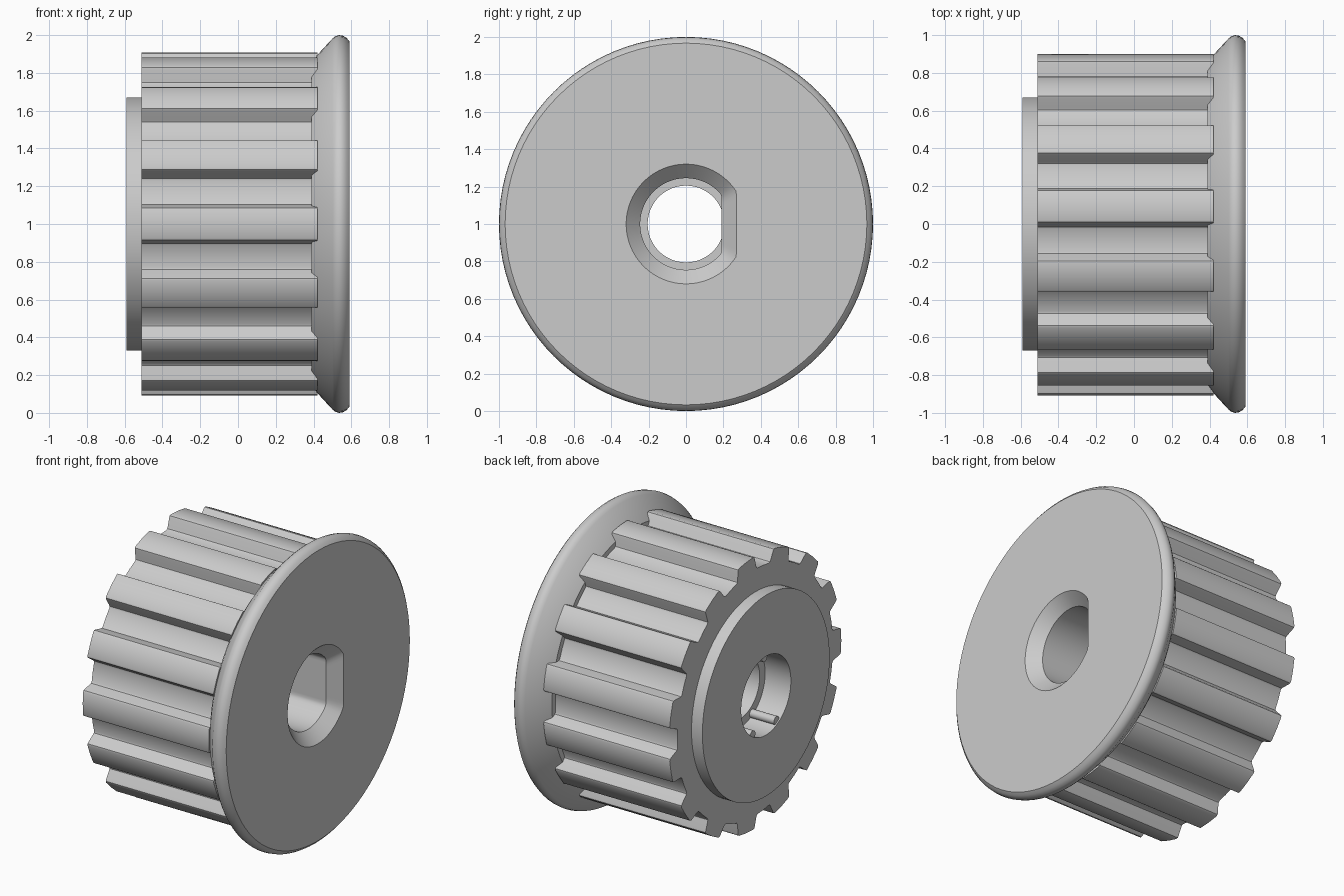
import bpy, bmesh
from math import sin, cos, radians, pi

if "Cube" in bpy.data.objects:
    bpy.data.objects.remove(bpy.data.objects["Cube"], do_unlink=True)

grey = bpy.data.materials.new("plain grey")
grey.use_nodes = True
colour = (0.6, 0.6, 0.6, 1)
grey.diffuse_color = colour
grey.node_tree.nodes["Principled BSDF"].inputs["Base Color"].default_value = colour


def ring(x, r, flat=None, count=96):
    """Circle around the x axis, optionally cut by a flat on its +y side."""
    pts = []
    for i in range(count):
        a = 2 * pi * i / count
        rad = r
        if flat and cos(a) * r > flat:
            rad = flat / cos(a)
        pts.append((x, rad * cos(a), rad * sin(a)))
    return pts


def loft(name, loops, angle=35):
    """Join equal loops in order, and the last one back to the first."""
    bm = bmesh.new()
    rows = [[bm.verts.new(p) for p in loop] for loop in loops]
    n = len(rows[0])
    for k, a in enumerate(rows):
        b = rows[(k + 1) % len(rows)]
        for i in range(n):
            j = (i + 1) % n
            bm.faces.new((a[i], a[j], b[j], b[i]))
    bmesh.ops.recalc_face_normals(bm, faces=bm.faces)
    mesh = bpy.data.meshes.new(name)
    bm.to_mesh(mesh)
    bm.free()
    mesh.materials.append(grey)
    obj = bpy.data.objects.new(name, mesh)
    bpy.context.collection.objects.link(obj)
    finish(obj, angle)
    return obj


def finish(obj, angle):
    bpy.ops.object.select_all(action='DESELECT')
    obj.select_set(True)
    bpy.context.view_layer.objects.active = obj
    bpy.ops.object.shade_smooth_by_angle(angle=radians(angle))
    obj.location.z = obj.location.z + 1


# Core: rounded flange, D-shaped bore with chamfer, inner lip, counterbore, hub
core_profile = [
    (0.39, 0.6), (0.39, 0.855), (0.42, 0.895), (0.50, 0.982),
    (0.515, 0.994), (0.535, 1.0), (0.555, 0.997), (0.575, 0.985), (0.59, 0.967),
    (0.59, 0.32, 0.27), (0.515, 0.245, 0.19), (-0.25, 0.245, 0.19),
    (-0.25, 0.205, 0.19), (-0.40, 0.205, 0.19), (-0.40, 0.262),
    (-0.59, 0.262), (-0.59, 0.67), (-0.51, 0.67), (-0.51, 0.6),
]
loft("flange_and_hub", [ring(*p) for p in core_profile])

# Toothed drum: one tooth outline repeated around the axis
TEETH = 15
half_tooth = [(7.8, 0.82), (7.1, 0.826), (6.75, 0.838),
              (5.75, 0.89), (5.4, 0.902), (4.7, 0.907)]
tooth = ([(-a, r) for a, r in half_tooth] + [(0, 0.907)]
         + half_tooth[::-1] + [(12, 0.82)])
outline = [(radians(180 + k * 360 / TEETH + a), r)
           for k in range(TEETH) for a, r in tooth]


def drum_loop(x, radius=None):
    return [(x, (radius or r) * cos(a), (radius or r) * sin(a)) for a, r in outline]


loft("toothed_drum", [drum_loop(-0.51, 0.62), drum_loop(-0.51),
                      drum_loop(0.42), drum_loop(0.42, 0.62)], 30)

# Small round ribs along the counterbore wall
for i, deg in enumerate((90, -60, -120)):
    a = radians(deg)
    bpy.ops.mesh.primitive_cylinder_add(
        vertices=16, radius=0.028, depth=0.18,
        location=(-0.49, 0.25 * cos(a), 0.25 * sin(a)), rotation=(0, pi / 2, 0))
    rib = bpy.context.object
    rib.name = f"bore_rib_{i + 1}"
    rib.data.materials.append(grey)
    finish(rib, 35)
